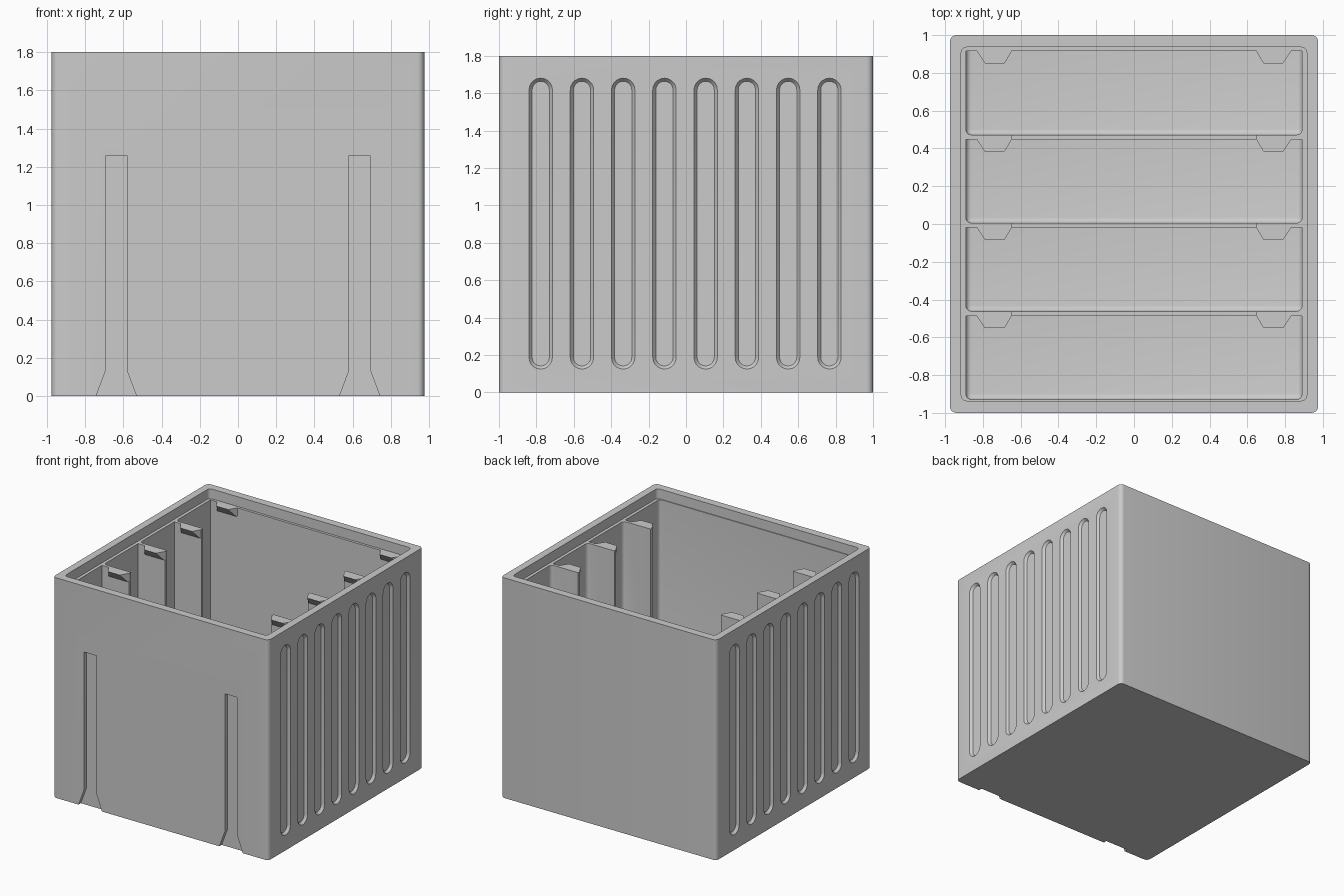
import bpy, bmesh, math
from mathutils import Vector

if "Cube" in bpy.data.objects:
    bpy.data.objects.remove(bpy.data.objects["Cube"], do_unlink=True)

grey = bpy.data.materials.new("plain_grey")
grey.use_nodes = True
grey.diffuse_color = (0.6, 0.6, 0.6, 1)
grey.node_tree.nodes["Principled BSDF"].inputs["Base Color"].default_value = (0.6, 0.6, 0.6, 1)

HALF_X, HALF_Y, HEIGHT = 0.975, 1.0, 1.8
LEDGE_Z, FLOOR_Z, DIVIDER_Z = 1.72, 0.06, 0.5
POCKET_BACKS = [0.915 - 0.467 * i for i in range(4)]
POCKET_DEPTH = 0.443


def loft(bm, ring_a, ring_b):
    """Closed solid between two matching rings of points."""
    a = [bm.verts.new(p) for p in ring_a]
    b = [bm.verts.new(p) for p in ring_b]
    n = len(a)
    bm.faces.new(a)
    bm.faces.new(b[::-1])
    for i in range(n):
        bm.faces.new((a[i], b[i], b[(i + 1) % n], a[(i + 1) % n]))


def box(bm, lo, hi, radius=0, pick=None, segments=5):
    """Box with the edges chosen by their midpoint rounded off."""
    rings = [[(lo[0], lo[1], z), (hi[0], lo[1], z), (hi[0], hi[1], z), (lo[0], hi[1], z)]
             for z in (lo[2], hi[2])]
    part = bmesh.new()
    loft(part, *rings)
    if radius:
        edges = [e for e in part.edges if pick((e.verts[0].co + e.verts[1].co) / 2)]
        bmesh.ops.bevel(part, geom=edges, offset=radius, segments=segments,
                        profile=0.5, affect='EDGES')
    temp = bpy.data.meshes.new("temp")
    part.to_mesh(temp)
    part.free()
    bm.from_mesh(temp)
    bpy.data.meshes.remove(temp)


def make(name, bm):
    bmesh.ops.recalc_face_normals(bm, faces=bm.faces)
    mesh = bpy.data.meshes.new(name)
    bm.to_mesh(mesh)
    bm.free()
    mesh.materials.append(grey)
    obj = bpy.data.objects.new(name, mesh)
    bpy.context.collection.objects.link(obj)
    return obj


def activate(obj):
    bpy.ops.object.select_all(action='DESELECT')
    obj.select_set(True)
    bpy.context.view_layer.objects.active = obj


def carve(target, name, bm):
    cutter = make(name, bm)
    mod = target.modifiers.new(name, 'BOOLEAN')
    mod.operation, mod.solver, mod.object = 'DIFFERENCE', 'EXACT', cutter
    activate(target)
    bpy.ops.object.modifier_apply(modifier=mod.name)
    bpy.data.objects.remove(cutter, do_unlink=True)


# Outer body with rounded upright corners
bm = bmesh.new()
box(bm, (-HALF_X, -HALF_Y, 0), (HALF_X, HALF_Y, HEIGHT), 0.035,
    lambda m: abs(m.z - HEIGHT / 2) < 0.01)
body = make("box_body", bm)

# Shallow lid ledge inside the rim
bm = bmesh.new()
box(bm, (-0.915, -0.936, LEDGE_Z), (0.915, 0.936, 2.0), 0.03,
    lambda m: abs(m.z - (LEDGE_Z + 2) / 2) < 0.01)
carve(body, "ledge_cutter", bm)

# Four pockets, rounded along the front, floor and sides
bm = bmesh.new()
for back in POCKET_BACKS:
    box(bm, (-0.89, back - POCKET_DEPTH, FLOOR_Z), (0.89, back, 1.76), 0.03,
        lambda m, back=back: m.z < 1.75 and m.y < back - 0.01)
carve(body, "pocket_cutter", bm)

# Wide opening through the three dividers
bm = bmesh.new()
box(bm, (-0.645, -0.6, DIVIDER_Z), (0.645, 0.6, 1.75))
carve(body, "opening_cutter", bm)


# Pill-shaped grip flutes on both sides
def pill(x, y, r, low=0.1875, high=1.6175, steps=10):
    pts = []
    for centre, start in ((high, 0), (low, math.pi)):
        for i in range(steps + 1):
            t = start + math.pi * i / steps
            pts.append((x, y + r * math.cos(t), centre + r * math.sin(t)))
    return pts


bm = bmesh.new()
for side in (-1, 1):
    for i in range(8):
        y = (i - 3.5) * 0.2205 - 0.005
        loft(bm, pill(side * (HALF_X + 0.01), y, 0.071),
             pill(side * (HALF_X - 0.02), y, 0.046))
carve(body, "flute_cutter", bm)

# Front guide channels with flared mouths
profile = [(-0.113, -0.02), (0.113, -0.02), (0.055, 0.135),
           (0.055, 1.26), (-0.055, 1.26), (-0.055, 0.135)]
bm = bmesh.new()
for side in (-1, 1):
    loft(bm, *[[(side * 0.637 + px, y, pz) for px, pz in profile]
               for y in (-HALF_Y - 0.05, -HALF_Y + 0.03)])
carve(body, "channel_cutter", bm)

# Wedge-shaped retaining tabs at the top back of every pocket
bm = bmesh.new()
for side in (-1, 1):
    for back in POCKET_BACKS:
        root, tip = back + 0.004, back - 0.064
        top = [(0.645, root), (0.835, root), (0.79, tip), (0.685, tip)]
        low = [(0.645, root), (0.835, root), (0.825, back - 0.005), (0.655, back - 0.005)]
        loft(bm, [(side * x, y, LEDGE_Z) for x, y in top],
             [(side * x, y, LEDGE_Z - 0.07) for x, y in low])
make("retaining_tabs", bm)

# Smooth the rounded edges only
activate(body)
bpy.ops.object.shade_smooth_by_angle(angle=math.radians(30))
